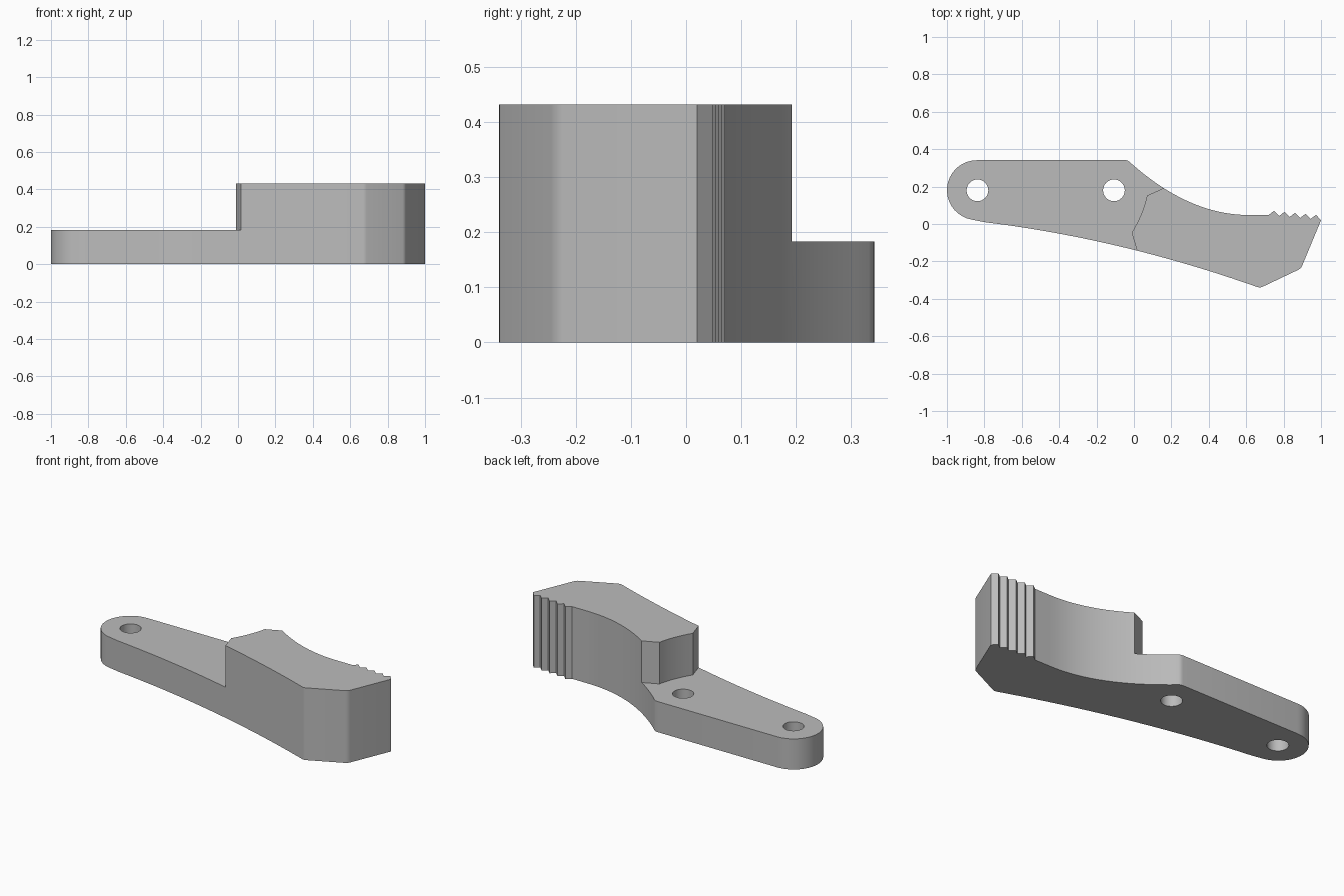
import bpy, bmesh, math
from mathutils import Vector

if "Cube" in bpy.data.objects:
    bpy.data.objects.remove(bpy.data.objects["Cube"], do_unlink=True)

ARM_TOP, BLOCK_TOP = 0.183, 0.432


def arc(cx, cy, r, start, end, n):
    angles = [math.radians(start + (end - start) * i / n) for i in range(n + 1)]
    return [(cx + r * math.cos(a), cy + r * math.sin(a)) for a in angles]


def bezier(a, b, c, n):
    a, b, c = Vector(a), Vector(b), Vector(c)
    ts = [i / n for i in range(n + 1)]
    return [tuple(a * (1 - t) ** 2 + b * 2 * t * (1 - t) + c * t * t) for t in ts]


def rounded(before, corner, after, size=0.015):
    p = Vector(corner)
    a = p + (Vector(before) - p).normalized() * size
    b = p + (Vector(after) - p).normalized() * size
    return bezier(a, p, b, 3)


def prism(name, outline, z0, z1):
    bm = bmesh.new()
    face = bm.faces.new([bm.verts.new((x, y, z0)) for x, y in outline])
    ext = bmesh.ops.extrude_face_region(bm, geom=[face])
    top = [v for v in ext["geom"] if isinstance(v, bmesh.types.BMVert)]
    bmesh.ops.translate(bm, verts=top, vec=(0, 0, z1 - z0))
    bmesh.ops.recalc_face_normals(bm, faces=bm.faces)
    mesh = bpy.data.meshes.new(name)
    bm.to_mesh(mesh)
    bm.free()
    obj = bpy.data.objects.new(name, mesh)
    bpy.context.collection.objects.link(obj)
    return obj


# Outline: round end, curved front edge, tip, teeth, concave back edge
heel, toe, tip = (0.674, -0.342), (0.893, -0.238), (1.0, 0.02)
front_edge = bezier((-0.8, 0.01), (-0.063, -0.08), heel, 20)
back_edge = bezier((0.62, 0.048), (0.29, 0.045), (-0.035, 0.342), 16)
teeth = [tip]
for i in range(5):
    x, drop = 0.973 - 0.056 * i, 0.0055 * i
    teeth += [(x, 0.049 + drop), (x - 0.028, 0.028 + drop * 0.9)]
teeth[-1] = (0.72, 0.048)

outline = arc(-0.84, 0.181, 0.16, 90, 260, 18) + front_edge[:-1]
outline += rounded(front_edge[-2], heel, toe) + rounded(heel, toe, tip)
outline += teeth + back_edge[:-1]
outline += rounded(back_edge[-2], back_edge[-1], (-0.8, 0.342))
lever = prism("lever", outline, 0, BLOCK_TOP)

# Step that lowers the arm beside the thick grip
step_edge = [(0.25, 0.233), (0.07, 0.152)]
step_edge += bezier((0.07, 0.152), (0.052, 0.06), (-0.012, -0.047), 8)[1:]
step_edge += [(0.048, -0.245)]
frame = [(-1.2, -0.245), (-1.2, 0.6), (0.25, 0.6)]
cutters = [prism("step_cutter", step_edge + frame, ARM_TOP, 0.6)]

# Two bolt holes
for x in (-0.837, -0.107):
    cutters.append(prism("hole_cutter", arc(x, 0.18, 0.058, 0, 348.75, 31), -0.1, 0.3))

bpy.ops.object.select_all(action="DESELECT")
bpy.context.view_layer.objects.active = lever
lever.select_set(True)
for cutter in cutters:
    cutter.hide_render = True
    mod = lever.modifiers.new("cut", "BOOLEAN")
    mod.operation, mod.solver, mod.object = "DIFFERENCE", "EXACT", cutter
    bpy.ops.object.modifier_apply(modifier=mod.name)
    bpy.data.objects.remove(cutter, do_unlink=True)

# Plain grey finish
grey = bpy.data.materials.new("grey")
grey.use_nodes = True
grey.diffuse_color = (0.5, 0.5, 0.5, 1)
grey.node_tree.nodes["Principled BSDF"].inputs["Base Color"].default_value = (0.5, 0.5, 0.5, 1)
lever.data.materials.clear()
lever.data.materials.append(grey)
bpy.ops.object.shade_smooth_by_angle(angle=math.radians(25))
